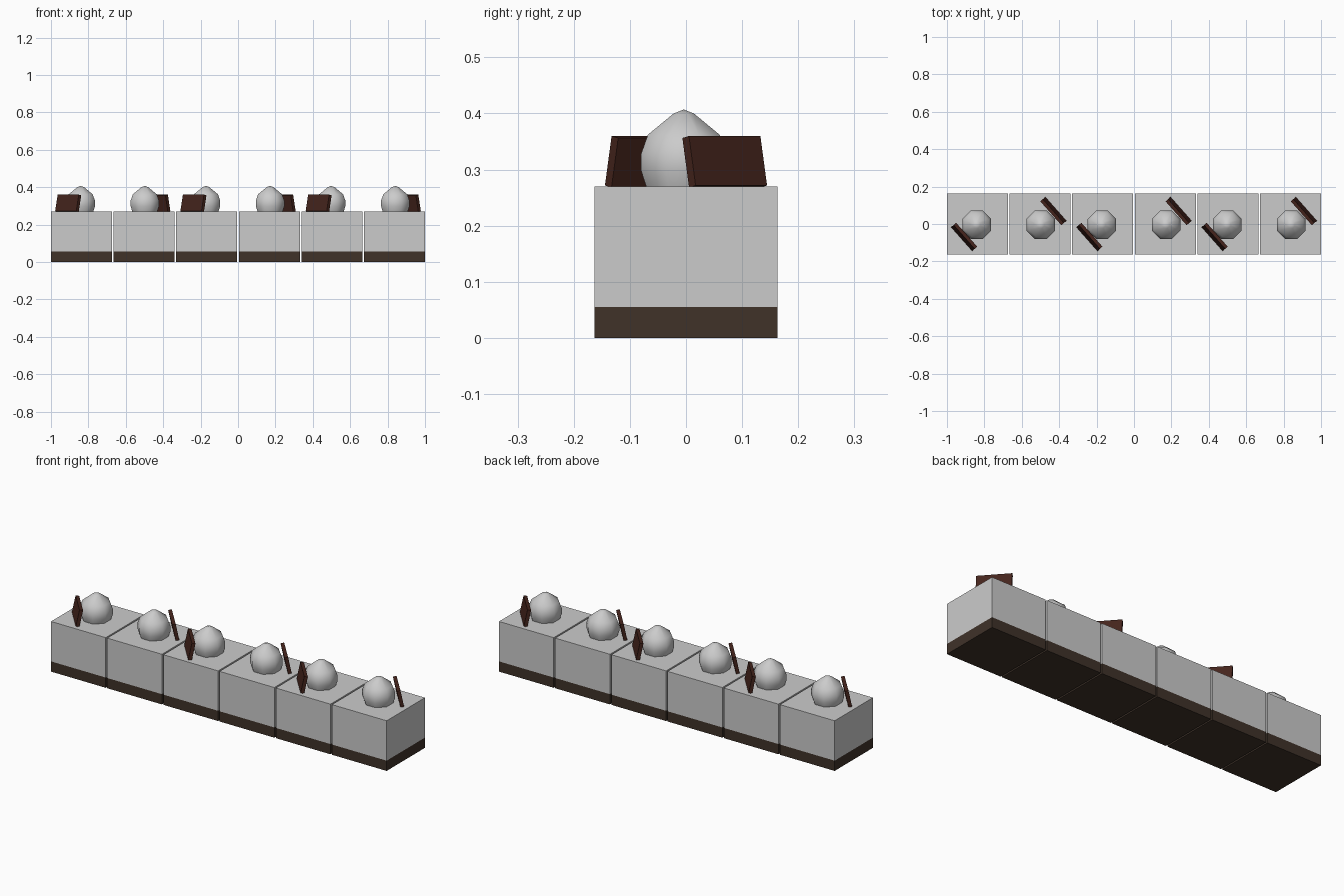
import bpy, bmesh, math
from mathutils import Matrix, Vector

if "Cube" in bpy.data.objects:
    bpy.data.objects.remove(bpy.data.objects["Cube"])

PITCH, SIDE = 0.3348, 0.326
BASE_TOP, CAKE_TOP = 0.055, 0.27


def material(name, rgb):
    m = bpy.data.materials.new(name)
    m.diffuse_color = (*rgb, 1)
    m.use_nodes = True
    m.node_tree.nodes["Principled BSDF"].inputs["Base Color"].default_value = m.diffuse_color
    return m


def add_object(name, bm, mat=None):
    mesh = bpy.data.meshes.new(name)
    bm.to_mesh(mesh)
    bm.free()
    ob = bpy.data.objects.new(name, mesh)
    bpy.context.collection.objects.link(ob)
    if mat:
        mesh.materials.append(mat)
    return ob


def box(name, size, loc, rot=Matrix(), mat=None):
    bm = bmesh.new()
    bmesh.ops.create_cube(bm, size=1, matrix=Matrix.Translation(loc) @ rot @ Matrix.Diagonal((*size, 1)))
    return add_object(name, bm, mat)


def dollop(name, x, y):
    # eight-sided lathe, closed below and pointed on top
    profile = [(0.067, 0.27), (0.076, 0.298), (0.076, 0.328), (0.064, 0.362), (0.018, 0.40)]
    n = 8
    bm = bmesh.new()
    rings = []
    for r, z in profile:
        r /= math.cos(math.pi / n)
        rings.append([bm.verts.new((x + r * math.cos((i + 0.5) * math.tau / n),
                                    y + r * math.sin((i + 0.5) * math.tau / n), z)) for i in range(n)])
    for a, b in zip(rings, rings[1:]):
        for i in range(n):
            j = (i + 1) % n
            bm.faces.new((a[i], a[j], b[j], b[i]))
    tip = bm.verts.new((x, y, 0.407))
    for i in range(n):
        bm.faces.new((rings[-1][i], rings[-1][(i + 1) % n], tip))
    for f in bm.faces:
        f.smooth = True
    bm.faces.new(rings[0][::-1])
    for e in bm.edges:
        if any(not f.smooth for f in e.link_faces):
            e.smooth = False
    return add_object(name, bm)


biscuit = material("biscuit_brown", (0.05, 0.032, 0.022))
chocolate = material("dark_chocolate", (0.06, 0.018, 0.012))

for k in range(6):
    cx = (k - 2.5) * PITCH
    s = 1 if k % 2 else -1  # every other slice has its topping turned round
    # slice: biscuit base and cream block
    box(f"biscuit_base_{k}", (SIDE, SIDE, BASE_TOP), (cx, 0, BASE_TOP / 2), mat=biscuit)
    box(f"cake_block_{k}", (SIDE, SIDE, CAKE_TOP - BASE_TOP), (cx, 0, (BASE_TOP + CAKE_TOP) / 2))
    # topping: cream dollop and leaning chocolate shard
    dollop(f"cream_dollop_{k}", cx + s * 0.004, -0.004)
    turn = math.radians(-48.5 + (0 if s > 0 else 180))
    rot = Matrix.Rotation(turn, 4, 'Z') @ Matrix.Rotation(math.radians(11.5), 4, 'X')
    box(f"chocolate_shard_{k}", (0.17, 0.018, 0.09), Vector((cx + s * 0.071, s * 0.069, 0.314)), rot, chocolate)
